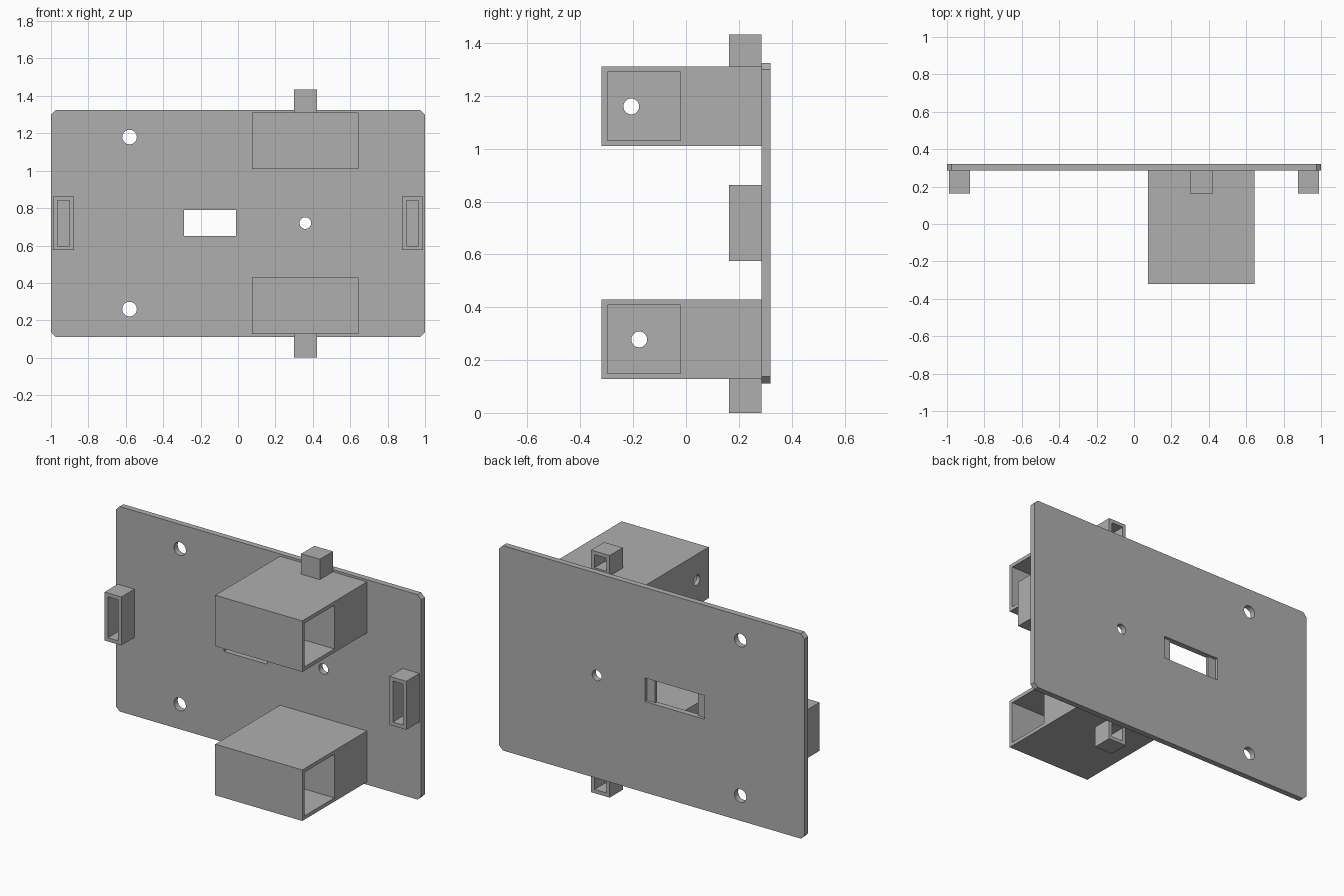
import bpy, bmesh, math
from mathutils import Vector, Matrix

cube = bpy.data.objects.get("Cube")
if cube:
    bpy.data.objects.remove(cube, do_unlink=True)

grey = bpy.data.materials.new("plain grey")
grey.use_nodes = True
colour = (0.43, 0.43, 0.43, 1)
grey.diffuse_color = colour
grey.node_tree.nodes["Principled BSDF"].inputs["Base Color"].default_value = colour


def add_object(name, bm):
    bmesh.ops.recalc_face_normals(bm, faces=bm.faces)
    mesh = bpy.data.meshes.new(name)
    bm.to_mesh(mesh)
    bm.free()
    mesh.materials.append(grey)
    obj = bpy.data.objects.new(name, mesh)
    bpy.context.collection.objects.link(obj)
    return obj


def box(name, x, y, z, chamfer=0):
    """Box between limits; chamfer trims the four edges running along y."""
    bm = bmesh.new()
    bmesh.ops.create_cube(bm, size=1)
    for v in bm.verts:
        v.co = Vector([(a + b) / 2 + c * (b - a) for (a, b), c in zip((x, y, z), v.co)])
    if chamfer:
        edges = [e for e in bm.edges
                 if abs(e.verts[0].co.y - e.verts[1].co.y) > 0.001]
        bmesh.ops.bevel(bm, geom=edges, offset=chamfer, segments=1, affect='EDGES')
    return add_object(name, bm)


def cylinder(name, centre, radius, length, axis):
    bm = bmesh.new()
    turn = Matrix.Rotation(math.pi / 2, 4, 'Y' if axis == 'X' else 'X')
    bmesh.ops.create_cone(bm, cap_ends=True, segments=32, radius1=radius, radius2=radius,
                          depth=length, matrix=Matrix.Translation(centre) @ turn)
    return add_object(name, bm)


def cut(obj, *cutters):
    for cutter in cutters:
        mod = obj.modifiers.new("cut", 'BOOLEAN')
        mod.operation = 'DIFFERENCE'
        mod.solver = 'EXACT'
        mod.object = cutter
        bpy.context.view_layer.objects.active = obj
        bpy.ops.object.modifier_apply(modifier=mod.name)
        bpy.data.objects.remove(cutter, do_unlink=True)


FRONT, BACK = 0.285, 0.32   # plate faces
LIP = 0.163                 # front of the small tabs
WALL = 0.022

# Mounting plate with screw holes and a stepped slot
plate = box("mounting_plate", (-1, 1), (FRONT, BACK), (0.112, 1.325), chamfer=0.025)
cut(plate,
    *[cylinder("hole", (x, 0.3, z), r, 0.2, 'Y')
      for x, z, r in ((-0.58, 1.18, 0.039), (-0.58, 0.26, 0.039), (0.36, 0.72, 0.031))],
    box("slot", (-0.29, -0.01), (0.2, 0.4), (0.65, 0.79)),
    box("slot_recess", (-0.345, 0.045), (0.302, 0.4), (0.65, 0.79)))

# Two housings, each with a pocket open on one side and a hole in the far wall
for name, low, hole_y in (("upper", 1.01, -0.207), ("lower", 0.128, -0.177)):
    high = low + 0.302
    housing = box(name + "_housing", (0.075, 0.645), (-0.32, FRONT), (low, high))
    cut(housing,
        box("pocket", (0.075 + WALL, 0.8), (-0.298, -0.02), (low + WALL, high - WALL)),
        cylinder("hole", (0.08, hole_y, low + 0.15), 0.03, 0.2, 'X'))

# Hollow tabs above and below, open at the back
for name, low, high in (("upper", 1.312, 1.433), ("lower", 0, 0.128)):
    tab = box(name + "_tab", (0.3, 0.422), (LIP, FRONT), (low, high))
    cut(tab, box("pocket", (0.3 + WALL, 0.422 - WALL), (LIP + WALL, 0.4),
                 (low + WALL, high - WALL)))

# Slotted side brackets, open at the front
for name, side in (("right", -1), ("left", 1)):
    x = sorted((side * 0.878, side * 0.988))
    bracket = box(name + "_bracket", x, (LIP, FRONT), (0.575, 0.862))
    cut(bracket, box("pocket", (x[0] + WALL, x[1] - WALL), (0, 0.4),
                     (0.575 + WALL, 0.862 - WALL)))
